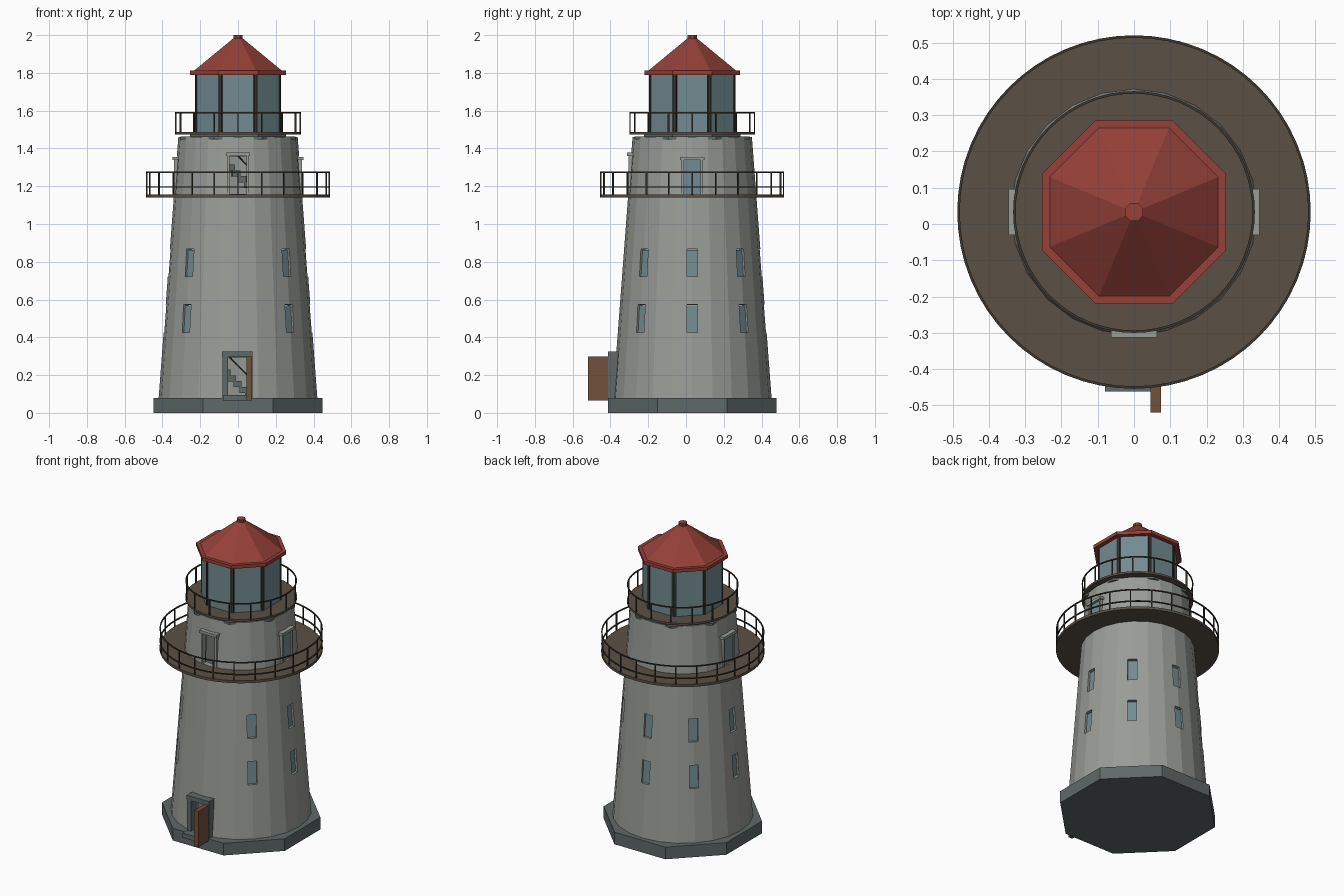
import bpy, bmesh, math
from mathutils import Matrix, Vector

if "Cube" in bpy.data.objects:
    bpy.data.objects.remove(bpy.data.objects["Cube"])

CY = 0.033                      # tower axis in y
OCT = math.pi / 8               # turns an octagon so a flat faces front
K8 = 1 / math.cos(OCT)          # octagon apothem -> corner radius


def mat(name, rgb):
    m = bpy.data.materials.new(name)
    m.diffuse_color = (*rgb, 1)
    m.use_nodes = True
    m.node_tree.nodes["Principled BSDF"].inputs["Base Color"].default_value = m.diffuse_color
    return m


WALL = mat("grey wall", (0.32, 0.335, 0.31))
SLATE = mat("slate stone", (0.115, 0.14, 0.14))
DECK = mat("deck brown", (0.105, 0.08, 0.06))
IRON = mat("dark iron", (0.045, 0.038, 0.028))
GLASS = mat("blue grey glass", (0.17, 0.26, 0.285))
RED = mat("roof red", (0.30, 0.052, 0.04))
WOOD = mat("door wood", (0.17, 0.08, 0.045))


def finish(bm, name, material):
    bmesh.ops.recalc_face_normals(bm, faces=bm.faces)
    me = bpy.data.meshes.new(name)
    bm.to_mesh(me)
    bm.free()
    ob = bpy.data.objects.new(name, me)
    bpy.context.collection.objects.link(ob)
    if material:
        me.materials.append(material)
    return ob


def add_lathe(bm, profile, sides, phase=0.0):
    """Turn a closed (r, z) profile around the tower axis."""
    rings = []
    for i in range(sides):
        a = phase + 2 * math.pi * i / sides
        rings.append([bm.verts.new((r * math.cos(a), CY + r * math.sin(a), z))
                      for r, z in profile])
    n = len(profile)
    for i in range(sides):
        p, q = rings[i], rings[(i + 1) % sides]
        for j in range(n):
            k = (j + 1) % n
            bm.faces.new((p[j], q[j], q[k], p[k]))
    bmesh.ops.remove_doubles(bm, verts=bm.verts, dist=1e-5)


def lathe(name, profile, sides, material, phase=0.0):
    bm = bmesh.new()
    add_lathe(bm, profile, sides, phase)
    return finish(bm, name, material)


def add_box(bm, az, r, z, size, side=0.0, tilt=0.0):
    """Box of (depth, width, height) centred at radius r facing azimuth az."""
    m = (Matrix.Translation((0, CY, 0)) @ Matrix.Rotation(az, 4, 'Z')
         @ Matrix.Translation((r, side, z)) @ Matrix.Rotation(-tilt, 4, 'Y')
         @ Matrix.Diagonal((*size, 1)))
    bmesh.ops.create_cube(bm, size=1, matrix=m)


def boxes(name, items, material):
    bm = bmesh.new()
    for it in items:
        add_box(bm, *it)
    return finish(bm, name, material)


def slab(r, z0, z1):
    return [(0, z0), (r, z0), (r, z1), (0, z1)]


def band(r0, r1, z0, z1):
    return [(r0, z0), (r1, z0), (r1, z1), (r0, z1)]


# --- Tower wall: hollow tapered shell with cut openings
Z0, Z1, R0, R1, T = 0.08, 1.46, 0.42, 0.316, 0.035
TILT = math.atan((R0 - R1) / (Z1 - Z0))


def wall_r(z):
    return R0 + (R1 - R0) * (z - Z0) / (Z1 - Z0)


FRONT = math.radians(-90)
win_dirs = [math.radians(a) for a in range(-45, 226, 45)]
windows = [(az, z) for az in win_dirs for z in (0.50, 0.795)]
side_doors = (0.0, math.pi)

tower = lathe("tower_wall", [(R0, Z0), (R1, Z1), (R1 - T, Z1), (R0 - T, Z0)], 24, WALL)
cuts = [(az, wall_r(z), z, (0.16, 0.055, 0.148), 0, TILT) for az, z in windows]
cuts.append((FRONT, 0.40, 0.19, (0.2, 0.11, 0.206)))
cuts += [(az, wall_r(1.26), 1.258, (0.16, 0.10, 0.20)) for az in (FRONT, *side_doors)]
cutter = boxes("opening_cutter", cuts, None)
cutter.hide_render = True
mod = tower.modifiers.new("openings", 'BOOLEAN')
mod.operation, mod.solver, mod.object = 'DIFFERENCE', 'EXACT', cutter
bpy.context.view_layer.update()
cut_mesh = bpy.data.meshes.new_from_object(
    tower.evaluated_get(bpy.context.evaluated_depsgraph_get()))
tower.modifiers.clear()
tower.data = cut_mesh
bpy.data.objects.remove(cutter)

# --- Window panes, slightly recessed
boxes("window_panes", [(az, wall_r(z) - 0.02, z - 0.003, (0.008, 0.055, 0.142), 0, TILT)
                       for az, z in windows], GLASS)

# --- Base and collar
lathe("base", slab(0.447 * K8, 0, 0.08), 8, SLATE, OCT)
lathe("collar", slab(0.33, 1.448, 1.462), 8, SLATE, OCT)
lathe("lantern_footing", slab(0.255 * K8, 1.46, 1.476), 8, SLATE, OCT)

# --- Entrance: frame, threshold and open door leaf
boxes("entrance_frame", [
    (FRONT, 0.412, 0.20, (0.07, 0.03, 0.25), -0.068),
    (FRONT, 0.412, 0.20, (0.07, 0.03, 0.25), 0.063),
    (FRONT, 0.412, 0.31, (0.07, 0.162, 0.03), -0.003),
    (FRONT, 0.45, 0.08, (0.09, 0.13, 0.03), -0.015)], SLATE)
boxes("entrance_door", [(FRONT, 0.496, 0.182, (0.114, 0.03, 0.235), 0.06)], WOOD)

# --- Gallery doors: jambs, lintels and glazed side leaves
rd = wall_r(1.2)
frames = []
for az, top in ((FRONT, 1.36), (0.0, 1.338), (math.pi, 1.338)):
    for s in (-1, 1):
        frames.append((az, rd - 0.012, (1.155 + top) / 2, (0.03, 0.012, top - 1.155), s * 0.05))
    frames.append((az, rd - 0.01, top + 0.009, (0.04, 0.128, 0.018)))
boxes("gallery_door_frames", frames, WALL)
boxes("gallery_side_doors", [(az, rd - 0.012, 1.248, (0.012, 0.092, 0.186))
                             for az in side_doors], GLASS)

# --- Decks
lathe("lower_deck", band(0.32, 0.487, 1.14, 1.157), 64, DECK)
lathe("upper_deck", slab(0.333, 1.475, 1.488), 64, DECK)


# --- Railings
def railing(name, r, z0, heights, posts):
    bm = bmesh.new()
    t = 0.007
    for h in heights:
        add_lathe(bm, band(r - t, r, h - t, h), 64)
    for i in range(posts):
        add_box(bm, 2 * math.pi * i / posts, r - t / 2, (z0 + heights[0]) / 2,
                (t, t, heights[0] - z0))
    finish(bm, name, IRON)


railing("lower_railing", 0.487, 1.15, (1.278, 1.199), 24)
railing("upper_railing", 0.333, 1.48, (1.593,), 16)

# --- Lantern room: eight panes between corner posts
AP = 0.228
dirs = [i * math.pi / 4 for i in range(8)]
boxes("lantern_panes", [(a, AP - 0.006, 1.64, (0.01, 0.162, 0.305)) for a in dirs], GLASS)
boxes("lantern_posts", [(a + OCT, AP * K8 - 0.009, 1.64, (0.014, 0.014, 0.305))
                        for a in dirs], IRON)

# --- Roof: eave slab, pyramid and finial
lathe("roof_eave", slab(0.254 * K8, 1.79, 1.812), 8, RED, OCT)
lathe("roof", [(0, 1.808), (0.232 * K8, 1.812), (0.024, 1.985), (0, 1.985)], 8, RED, OCT)
lathe("roof_finial", slab(0.027, 1.975, 2.0), 8, RED, OCT)

# --- Spiral stair inside, with handrail
TURN, STEPS = 1.11, 43


def stair(i):
    z = 0.09 + 0.031 * i
    return math.pi / 2 + 2 * math.pi * (z - 0.15) / TURN, z


boxes("stair_steps", [(a, 0.22, z, (0.10, 0.042, 0.032)) for a, z in map(stair, range(STEPS))],
      SLATE)
cu = bpy.data.curves.new("stair_handrail", 'CURVE')
cu.dimensions, cu.bevel_depth, cu.bevel_resolution = '3D', 0.004, 0
sp = cu.splines.new('POLY')
sp.points.add(STEPS - 3)
for i, p in enumerate(sp.points):
    a, z = stair(i)
    p.co = (0.175 * math.cos(a), CY + 0.175 * math.sin(a), z + 0.1, 1)
cu.materials.append(IRON)
bpy.context.collection.objects.link(bpy.data.objects.new("stair_handrail", cu))
